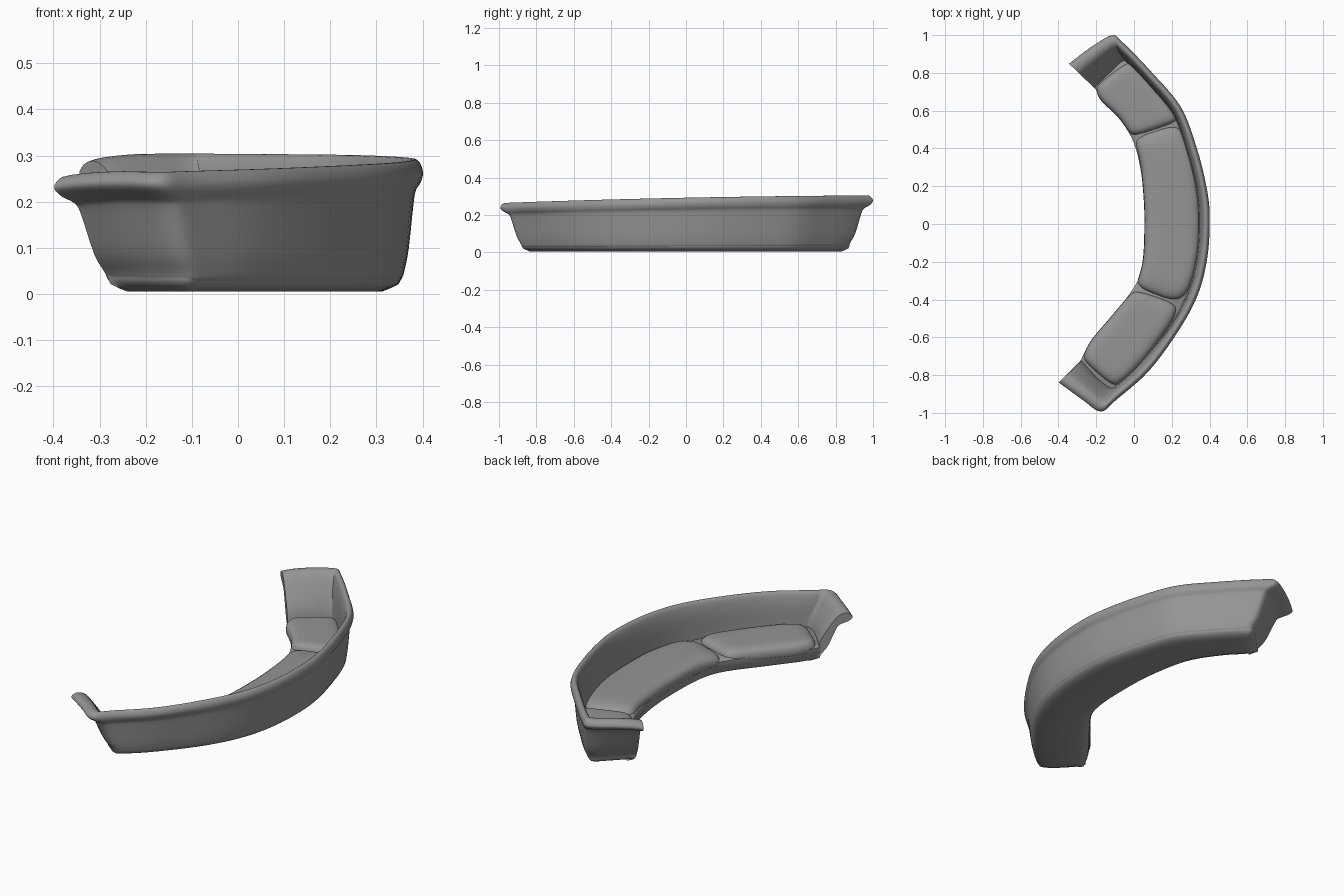
import bpy
import bmesh
from math import pi, sin
from mathutils import Vector

if "Cube" in bpy.data.objects:
    bpy.data.objects.remove(bpy.data.objects["Cube"], do_unlink=True)

# Upholstery material
fabric = bpy.data.materials.new("grey_fabric")
fabric.use_nodes = True
GREY = (0.3, 0.3, 0.3, 1)
fabric.diffuse_color = GREY
fabric.node_tree.nodes["Principled BSDF"].inputs["Base Color"].default_value = GREY
fabric.node_tree.nodes["Principled BSDF"].inputs["Roughness"].default_value = 0.8


def spline(points, steps):
    """Smooth open curve through the control points."""
    pts = [Vector(p) for p in points]
    last = len(pts) - 1
    result = []
    for i in range(last):
        a, b, c, d = (pts[max(0, min(last, i + k))] for k in (-1, 0, 1, 2))
        for s in range(steps):
            t = s / steps
            result.append(b + (c - a) * t / 2 + (a * 2 - b * 5 + c * 4 - d) * t * t / 2
                          + (b * 3 - a - c * 3 + d) * t ** 3 / 2)
    return result + [pts[-1]]


def sample(curve, t):
    """Point at share t of the length of a curve."""
    lengths = [(b - a).length for a, b in zip(curve, curve[1:])]
    left = t * sum(lengths)
    for a, b, length in zip(curve, curve[1:], lengths):
        if left <= length:
            return a.lerp(b, left / length)
        left -= length
    return curve[-1]


def inward(path, closed):
    """Unit normals on the right-hand side of a clockwise path."""
    n = len(path)
    normals = []
    for i in range(n):
        before = path[(i - 1) % n] if closed else path[max(i - 1, 0)]
        after = path[(i + 1) % n] if closed else path[min(i + 1, n - 1)]
        way = (after - before).normalized()
        normals.append(Vector((way.y, -way.x)))
    return normals


def finish(name, bm, angle):
    bmesh.ops.recalc_face_normals(bm, faces=bm.faces)
    mesh = bpy.data.meshes.new(name)
    bm.to_mesh(mesh)
    bm.free()
    mesh.materials.append(fabric)
    obj = bpy.data.objects.new(name, mesh)
    bpy.context.collection.objects.link(obj)
    bpy.ops.object.select_all(action="DESELECT")
    obj.select_set(True)
    bpy.context.view_layer.objects.active = obj
    bpy.ops.object.shade_smooth_by_angle(angle=angle)


def bridge(bm, rings, wrap):
    """Join neighbouring rows of vertices with quads."""
    for low, high in zip(rings, rings[1:]):
        n = len(low)
        for i in range(n if wrap else n - 1):
            j = (i + 1) % n
            bm.faces.new((low[i], low[j], high[j], high[i]))


# Wall path from one arm tip, round the back, to the other: at the rim and at the foot
rim = spline([(-.345, .85), (-.24, .93), (-.12, 1), (-.06, .965), (.095, .805), (.25, .62),
              (.335, .4), (.385, .2), (.403, .04), (.39, -.18), (.338, -.38), (.235, -.57),
              (.08, -.78), (-.09, -.93), (-.175, -.995), (-.27, -.935), (-.4, -.84)], 5)
foot = spline([(-.22, .73), (-.14, .81), (-.06, .88), (0, .85), (.118, .725), (.235, .575),
               (.305, .37), (.348, .19), (.362, .03), (.352, -.17), (.307, -.36),
               (.21, -.55), (.055, -.745), (-.06, -.855), (-.12, -.885), (-.2, -.83),
               (-.29, -.73)], 5)

# Wall section, outside up and inside down: (flare, inset, share of height)
section = spline([(-.06, .014, .09), (-.05, .004, .12), (0, 0, .19), (.2, 0, .34),
                  (.46, 0, .68), (.58, 0, .77), (.84, 0, .83), (1, .002, .9),
                  (.96, .007, .97), (.86, .016, 1), (.7, .026, .95), (.45, .03, .74),
                  (.16, .024, .5), (.06, .024, .3), (.05, .024, .18)], 3)

bm = bmesh.new()
rings = []
last = len(foot) - 1
for i, (f, r, n) in enumerate(zip(foot, rim, inward(foot, False))):
    tip = max(0, 1 - min(i, last - i) / 6)
    height = .292 + .02 * r.y - .008 * r.y ** 2 - .015 * tip ** 2
    ring = []
    for flare, inset, share in section:
        p = f.lerp(r, flare) + n * inset
        ring.append(bm.verts.new((p.x, p.y, share * height)))
    rings.append(ring)
bridge(bm, rings, True)
bm.faces.new(rings[0])
bm.faces.new(rings[-1])
finish("back_and_arms", bm, 0.9)

# Seat base with a recessed plinth, closed along the curved front
front = spline([(-.275, -.7), (-.24, -.64), (-.13, -.5), (0, -.33), (.045, -.2),
                (.055, 0), (.045, .2), (0, .42), (-.09, .57), (-.18, .67), (-.205, .71)], 4)
outline = foot + [sample(front, i / last) for i in range(last + 1)]
normals = inward(outline, True)
bm = bmesh.new()
rings = []
for inset, z in [(.05, .005), (.03, .013), (.014, .021), (.008, .032), (.007, .046),
                 (.003, .053), (.003, .082), (.015, .09)]:
    rings.append([bm.verts.new((*(p + n * inset), z)) for p, n in zip(outline, normals)])
bridge(bm, rings, True)
for ring in (rings[0], rings[-1]):
    bridge(bm, [ring[:last + 1], ring[:last:-1]], False)
finish("seat_base", bm, 0.8)


def cushion(name, front_points, back_points, count):
    """Pillow stretched between a front and a back curve."""
    near, far = spline(front_points, 6), spline(back_points, 6)
    bm = bmesh.new()
    for floor, lift in ((.07, .056), (.07, -.01)):
        rows = []
        for i in range(count + 1):
            a = sin(pi * (i / count - .5))
            row = []
            for j in range(17):
                b = sin(pi * (j / 16 - .5))
                u = (1 + a * (1 - .06 * b ** 4)) / 2
                v = (1 + b * (1 - .06 * a ** 8)) / 2
                p = sample(near, u).lerp(sample(far, u), v)
                puff = max(0, (1 - a ** 10) * (1 - b ** 6)) ** .33
                row.append(bm.verts.new((p.x, p.y, floor + lift * puff)))
            rows.append(row)
        bridge(bm, rows, False)
    bmesh.ops.remove_doubles(bm, verts=bm.verts, dist=.00002)
    finish(name, bm, 1.2)


# Three seat cushions
cushion("left_cushion",
        [(-.205, .73), (-.18, .66), (-.08, .56), (-.012, .46)],
        [(-.02, .87), (.1, .735), (.2, .61), (.245, .545)], 24)
cushion("middle_cushion",
        [(-.008, .455), (.03, .33), (.05, .15), (.055, 0), (.045, -.2), (0, -.33)],
        [(.245, .535), (.305, .36), (.34, .18), (.35, 0), (.34, -.17), (.295, -.34),
         (.235, -.42)], 36)
cushion("right_cushion",
        [(0, -.345), (-.13, -.5), (-.23, -.62), (-.28, -.715)],
        [(.235, -.425), (.2, -.52), (.045, -.73), (-.1, -.87)], 24)
